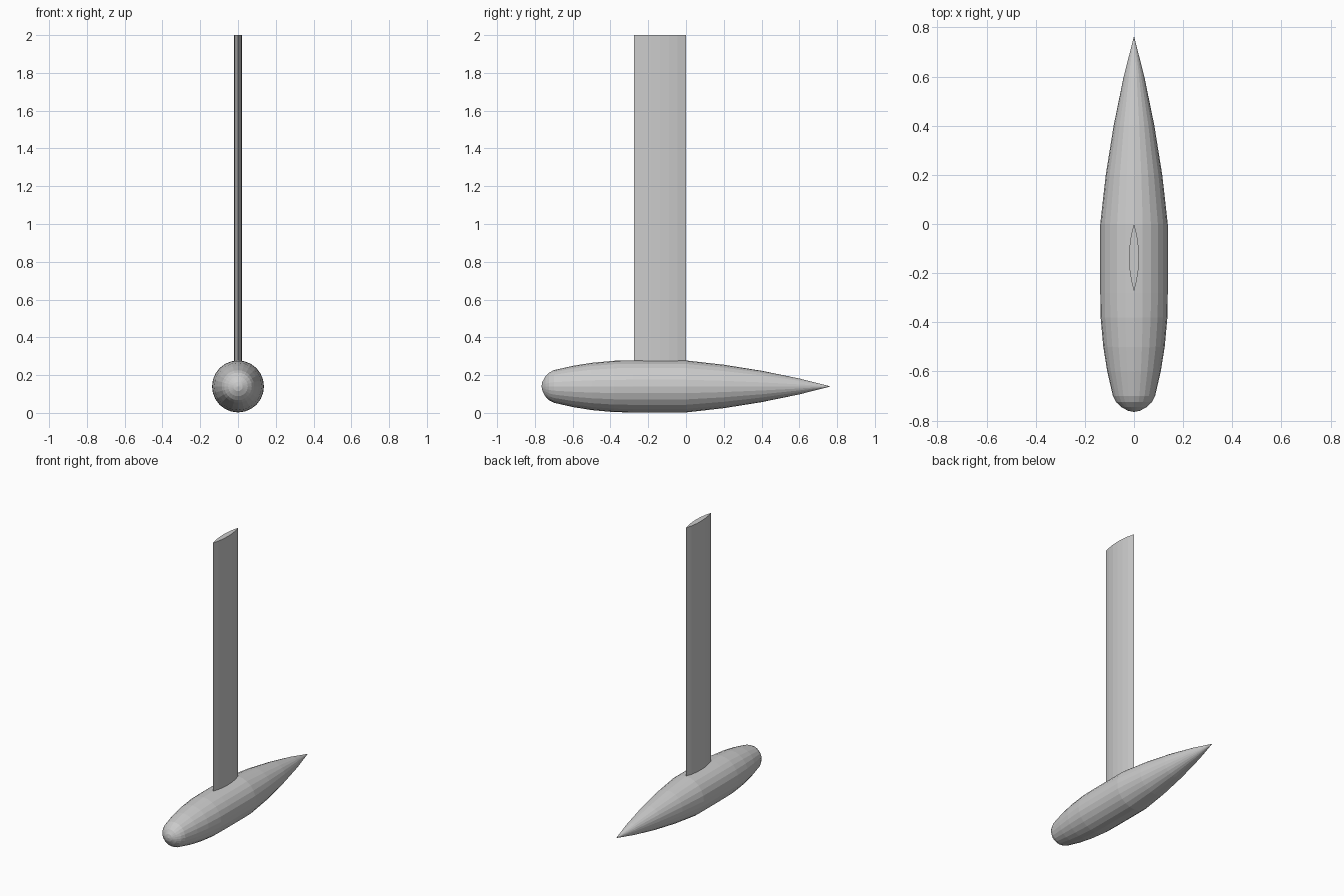
import bpy, bmesh, math

if "Cube" in bpy.data.objects:
    bpy.data.objects.remove(bpy.data.objects["Cube"])

AXIS_Z, SIDES = 0.14, 24


def make_object(name, bm):
    bmesh.ops.recalc_face_normals(bm, faces=bm.faces)
    mesh = bpy.data.meshes.new(name)
    bm.to_mesh(mesh)
    bm.free()
    obj = bpy.data.objects.new(name, mesh)
    bpy.context.collection.objects.link(obj)
    return obj


# Ballast bulb: rounded nose, straight middle, long pointed tail (y, radius)
nose = [(-0.765, 0), (-0.76, 0.025), (-0.745, 0.052), (-0.725, 0.073), (-0.70, 0.086)]
body = [(-0.60, 0.109), (-0.50, 0.125), (-0.38, 0.136), (-0.28, 0.1375), (0.0, 0.1375)]
tail = [(0.2, 0.115), (0.4, 0.083), (0.6, 0.042), (0.765, 0)]
bm = bmesh.new()
verts = [bm.verts.new((0, y, AXIS_Z + r)) for y, r in nose + body + tail]
edges = [bm.edges.new(pair) for pair in zip(verts, verts[1:])]
bmesh.ops.spin(bm, geom=verts + edges, cent=(0, 0, AXIS_Z), axis=(0, 1, 0),
               angle=math.tau, steps=SIDES)
bmesh.ops.remove_doubles(bm, verts=bm.verts, dist=0.0005)
make_object("ballast_bulb", bm)

# Keel fin: lens cross-section pointed at both edges, extruded upward
half = [(0.012, -0.045), (0.018, -0.09), (0.02, -0.137), (0.018, -0.185), (0.011, -0.23)]
outline = [(0, 0)] + half + [(0, -0.275)] + [(-x, y) for x, y in reversed(half)]
bm = bmesh.new()
base = bm.faces.new([bm.verts.new((x, y, 0.25)) for x, y in outline])
top = bmesh.ops.extrude_face_region(bm, geom=[base], use_keep_orig=True)["geom"]
for v in top:
    if isinstance(v, bmesh.types.BMVert):
        v.co.z = 2.0
make_object("keel_fin", bm)
